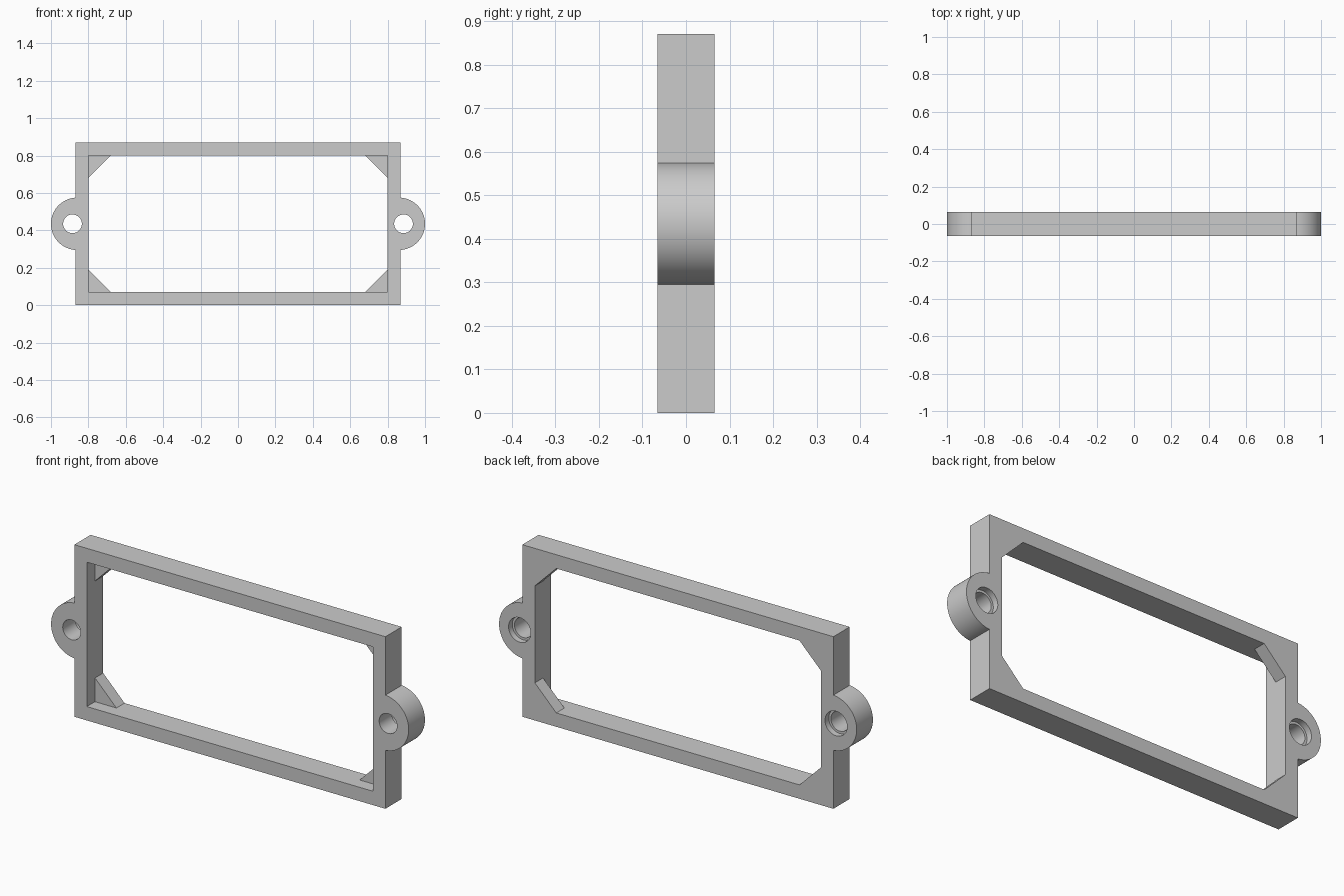
import bpy, bmesh, math

cube = bpy.data.objects.get("Cube")
if cube:
    bpy.data.objects.remove(cube, do_unlink=True)

HALF_W, HEIGHT, HALF_D = 0.87, 0.87, 0.065
WALL, LEG = 0.07, 0.12
MID = HEIGHT / 2
EAR_X, EAR_R = 0.86, 0.14
HOLE_X, HOLE_R, BORE_R, BORE_DEPTH = 0.885, 0.05, 0.062, 0.03

grey = bpy.data.materials.new("plain grey")
grey.use_nodes = True
grey.diffuse_color = (0.6, 0.6, 0.6, 1)
grey.node_tree.nodes["Principled BSDF"].inputs["Base Color"].default_value = (0.6, 0.6, 0.6, 1)


def prism(name, outline, y0, y1):
    """Extrude an (x, z) outline from y0 to y1."""
    bm = bmesh.new()
    face = bm.faces.new([bm.verts.new((x, y0, z)) for x, z in outline])
    side = bmesh.ops.extrude_face_region(bm, geom=[face])["geom"]
    verts = [v for v in side if isinstance(v, bmesh.types.BMVert)]
    bmesh.ops.translate(bm, verts=verts, vec=(0, y1 - y0, 0))
    bmesh.ops.recalc_face_normals(bm, faces=bm.faces)
    mesh = bpy.data.meshes.new(name)
    bm.to_mesh(mesh)
    bm.free()
    mesh.materials.append(grey)
    obj = bpy.data.objects.new(name, mesh)
    bpy.context.collection.objects.link(obj)
    return obj


def arc(cx, cz, r, start, end, n):
    step = (end - start) / n
    return [(cx + r * math.cos(start + i * step), cz + r * math.sin(start + i * step))
            for i in range(n + 1)]


def circle(cx, r, n=48):
    return arc(cx, MID, r, 0, math.tau, n)[:-1]


def activate(obj):
    bpy.ops.object.select_all(action='DESELECT')
    obj.select_set(True)
    bpy.context.view_layer.objects.active = obj


def cut(obj, cutter):
    mod = obj.modifiers.new("cut", 'BOOLEAN')
    mod.operation, mod.solver, mod.object = 'DIFFERENCE', 'EXACT', cutter
    activate(obj)
    bpy.ops.object.modifier_apply(modifier=mod.name)
    bpy.data.objects.remove(cutter, do_unlink=True)


# Frame outline with a rounded mounting ear on each side
reach = math.acos((HALF_W - EAR_X) / EAR_R)
right = [(HALF_W, 0)] + arc(EAR_X, MID, EAR_R, -reach, reach, 48) + [(HALF_W, HEIGHT)]
left = [(-x, z) for x, z in reversed(right)]
frame = prism("frame_with_ears", right + left, -HALF_D, HALF_D)

# Rectangular opening
ix, z0, z1 = HALF_W - WALL, WALL, HEIGHT - WALL
cut(frame, prism("opening_cutter", [(-ix, z0), (ix, z0), (ix, z1), (-ix, z1)], -1, 1))

# Screw holes, counterbored from the back
for s in (-1, 1):
    cut(frame, prism("hole_cutter", circle(s * HOLE_X, HOLE_R), -1, 1))
    cut(frame, prism("bore_cutter", circle(s * HOLE_X, BORE_R), HALF_D - BORE_DEPTH, 1))
activate(frame)
bpy.ops.object.shade_smooth_by_angle(angle=math.radians(30))

# Triangular corner gussets, flush with the back
for s, side in ((1, "left"), (-1, "right")):
    for z, d, level in ((z0, 1, "lower"), (z1, -1, "upper")):
        prism(f"{level}_{side}_gusset",
              [(s * ix, z), (s * (ix - LEG), z), (s * ix, z + d * LEG)], 0, HALF_D)
